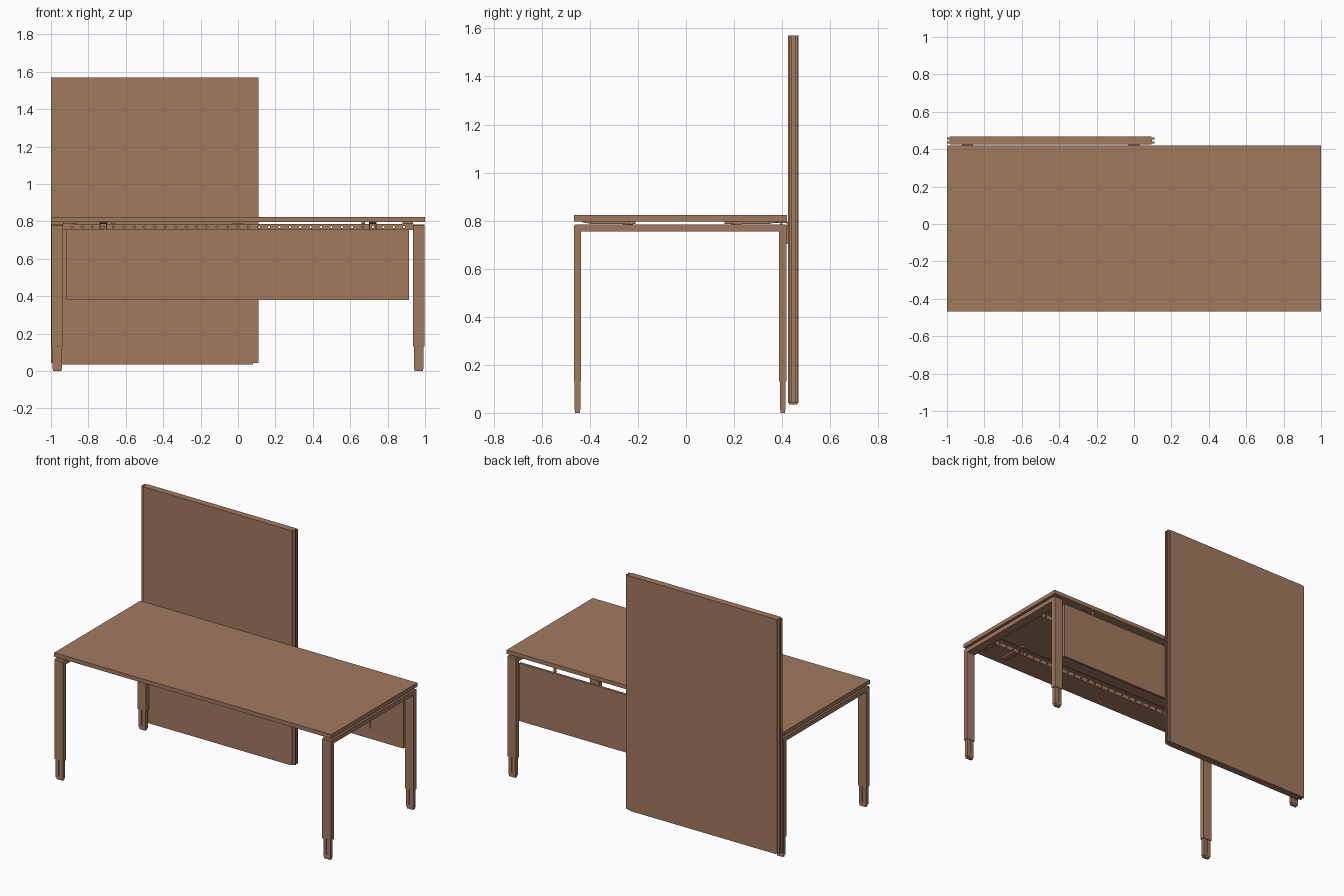
import bpy, bmesh, math
from mathutils import Vector

if "Cube" in bpy.data.objects:
    bpy.data.objects.remove(bpy.data.objects["Cube"])

wood = bpy.data.materials.new("warm_brown")
wood.diffuse_color = (0.36, 0.195, 0.112, 1)
wood.use_nodes = True
wood.node_tree.nodes["Principled BSDF"].inputs["Base Color"].default_value = wood.diffuse_color


def finish(name, bm):
    bmesh.ops.recalc_face_normals(bm, faces=bm.faces[:])
    me = bpy.data.meshes.new(name)
    bm.to_mesh(me)
    bm.free()
    me.materials.append(wood)
    ob = bpy.data.objects.new(name, me)
    bpy.context.collection.objects.link(ob)
    return ob


def boxes(name, *spans):
    """One object from boxes given as (x0, x1, y0, y1, z0, z1)."""
    bm = bmesh.new()
    for x0, x1, y0, y1, z0, z1 in spans:
        vs = bmesh.ops.create_cube(bm, size=1)["verts"]
        for v in vs:
            v.co = Vector((x1 if v.co.x > 0 else x0,
                           y1 if v.co.y > 0 else y0,
                           z1 if v.co.z > 0 else z0))
    return finish(name, bm)


def prism(name, points, direction):
    """Extrude a closed 3D outline along a direction."""
    bm = bmesh.new()
    f = bm.faces.new([bm.verts.new(p) for p in points])
    new = bmesh.ops.extrude_face_region(bm, geom=[f])["geom"]
    bmesh.ops.translate(bm, vec=direction,
                        verts=[g for g in new if isinstance(g, bmesh.types.BMVert)])
    return finish(name, bm)


def mirrored(s, x0, x1):
    return (x0, x1) if s > 0 else (-x1, -x0)


# Desktop
boxes("desktop", (-1, 1, -0.467, 0.42, 0.797, 0.823))

# Leg frames: upside-down U with telescopic slotted feet
YF, YB, T = -0.467, 0.418, 0.031
for side, s in (("left", -1), ("right", 1)):
    c = 0.005
    outline = [(YF, 0.13), (YF, 0.783 - c), (YF + c, 0.783), (YB - c, 0.783),
               (YB, 0.783 - c), (YB, 0.13), (YB - T, 0.13), (YB - T, 0.754),
               (YF + T, 0.754), (YF + T, 0.13)]
    x0, x1 = mirrored(s, 0.935, 0.997)
    prism(side + "_leg_frame", [(x0, y, z) for y, z in outline], (x1 - x0, 0, 0))
    for end, y in (("front", YF + 0.004), ("back", YB - T + 0.004)):
        y1 = y + 0.023
        parts = []
        for a, b, ya, yb, z0, z1 in (
                (0.940, 0.961, y, y1, 0.012, 0.14),            # slot cheeks
                (0.971, 0.992, y, y1, 0.012, 0.14),
                (0.961, 0.971, y + 0.005, y1 - 0.005, 0.012, 0.14),  # slot floor
                (0.961, 0.971, y, y1, 0.012, 0.03),
                (0.944, 0.988, y + 0.002, y1 - 0.002, 0, 0.012)):    # glide
            parts.append((*mirrored(s, a, b), ya, yb, z0, z1))
        boxes(f"{side}_{end}_foot", *parts)

# Perforated rails: plate with a row of round holes, plus a top flange
for name, y in (("front_rail", -0.25), ("back_rail", 0.20)):
    cu = bpy.data.curves.new(name, 'CURVE')
    cu.dimensions = '2D'
    cu.fill_mode = 'BOTH'
    cu.extrude = 0.0015
    loops = [[(-0.935, 0.755), (0.935, 0.755), (0.935, 0.785), (-0.935, 0.785)]]
    for i in range(33):
        cx = -0.888 + i * 0.0555
        loops.append([(cx + 0.006 * math.cos(k * math.pi / 5),
                       0.770 + 0.006 * math.sin(k * math.pi / 5)) for k in range(10)])
    for pts in loops:
        sp = cu.splines.new('POLY')
        sp.points.add(len(pts) - 1)
        for p, (u, v) in zip(sp.points, pts):
            p.co = (u, v, 0, 1)
        sp.use_cyclic_u = True
    tmp = bpy.data.objects.new(name + "_curve", cu)
    bpy.context.collection.objects.link(tmp)
    me = bpy.data.meshes.new_from_object(
        tmp.evaluated_get(bpy.context.evaluated_depsgraph_get()))
    bpy.data.objects.remove(tmp)
    me.materials.clear()
    me.materials.append(wood)
    ob = bpy.data.objects.new(name, me)
    ob.rotation_euler.x = math.pi / 2
    ob.location.y = y
    bpy.context.collection.objects.link(ob)
    boxes(name + "_flange", (-0.935, 0.935, y - 0.0015, y + 0.03, 0.783, 0.786))

# Desktop support brackets and end spacers
for side, s in (("left", -1), ("right", 1)):
    for end, y0, y1, tip in (("front", -0.43, -0.21, -0.43), ("back", 0.16, 0.38, 0.38)):
        x0, x1 = mirrored(s, 0.70, 0.74)
        root = y1 if tip == y0 else y0
        mid = tip + (0.04 if tip == y0 else -0.04)
        prism(f"{side}_{end}_bracket",
              [(x0, root, 0.785), (x0, mid, 0.785), (x0, tip, 0.793),
               (x0, tip, 0.797), (x0, root, 0.797)], (x1 - x0, 0, 0))
        ry = -0.25 if end == "front" else 0.20
        boxes(f"{side}_{end}_rail_clip",
              (x0, x0 + 0.005, ry - 0.012, ry + 0.012, 0.755, 0.786),
              (x1 - 0.005, x1, ry - 0.012, ry + 0.012, 0.755, 0.786))
        boxes(f"{side}_{end}_spacer",
              (*mirrored(s, 0.88, 0.935), y0 + 0.03, y1 - 0.03, 0.785, 0.797))

# Modesty panel and its hangers
boxes("modesty_panel", (-0.918, 0.915, 0.397, 0.413, 0.38, 0.757))
for side, s in (("left", -1), ("right", 1)):
    x = mirrored(s, 0.66, 0.68)
    boxes(side + "_panel_hanger", (*x, 0.391, 0.397, 0.45, 0.797),
          (*x, 0.34, 0.397, 0.79, 0.797))

# Tall divider screen: plan outline with grooved edge strips at both ends
half = [(0.538, 0.424), (0.538, 0.431), (0.555, 0.431), (0.555, 0.441),
        (0.542, 0.441), (0.542, 0.453), (0.555, 0.453), (0.555, 0.463),
        (0.538, 0.463), (0.538, 0.468)]
cx = -0.445
plan = [(cx + u, v) for u, v in half] + [(cx - u, v) for u, v in reversed(half)]
prism("divider_screen", [(x, y, 0.042) for x, y in plan], (0, 0, 1.528))
boxes("divider_base_strip", (-0.97, 0.08, 0.429, 0.463, 0.035, 0.042))

# Clamp plates joining the screen to the desk
for name, x0, x1 in (("left_screen_clamp", -0.92, -0.862),
                     ("right_screen_clamp", -0.03, 0.03)):
    boxes(name, (x0, x1, 0.418, 0.426, 0.705, 0.797),
          (x0, x1, 0.36, 0.424, 0.79, 0.797))
